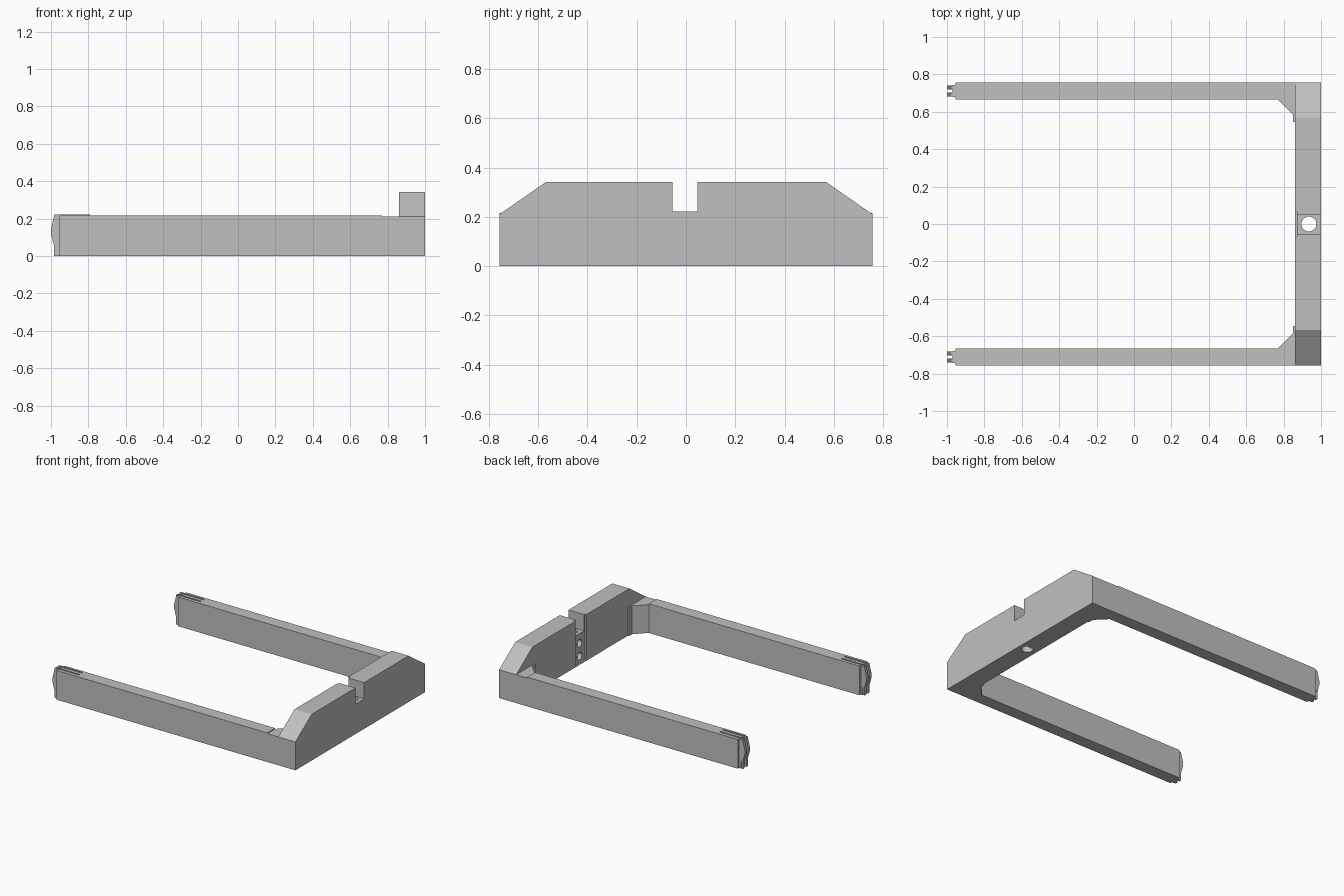
import bpy, bmesh, math

if "Cube" in bpy.data.objects:
    bpy.data.objects.remove(bpy.data.objects["Cube"])

grey = bpy.data.materials.new("plain grey")
grey.diffuse_color = (0.53, 0.53, 0.53, 1)
grey.use_nodes = True
grey.node_tree.nodes["Principled BSDF"].inputs["Base Color"].default_value = grey.diffuse_color


def prism(name, pts, place, lo, hi):
    """Extrude a 2D outline between lo and hi; place maps (a, b, depth) to xyz."""
    bm = bmesh.new()
    bottom = [bm.verts.new(place(a, b, lo)) for a, b in pts]
    top = [bm.verts.new(place(a, b, hi)) for a, b in pts]
    bm.faces.new(bottom)
    bm.faces.new(top)
    n = len(pts)
    for i in range(n):
        j = (i + 1) % n
        bm.faces.new((bottom[i], bottom[j], top[j], top[i]))
    bmesh.ops.recalc_face_normals(bm, faces=bm.faces)
    me = bpy.data.meshes.new(name)
    bm.to_mesh(me)
    bm.free()
    me.materials.append(grey)
    ob = bpy.data.objects.new(name, me)
    bpy.context.collection.objects.link(ob)
    return ob


def along_x(a, b, d):
    return (d, a, b)


def along_y(a, b, d):
    return (a, d, b)


def along_z(a, b, d):
    return (a, b, d)


def box(name, x0, x1, y0, y1, z0, z1):
    return prism(name, [(x0, y0), (x1, y0), (x1, y1), (x0, y1)], along_z, z0, z1)


def circle(cx, cy, r, n=24):
    return [(cx + r * math.cos(2 * math.pi * i / n),
             cy + r * math.sin(2 * math.pi * i / n)) for i in range(n)]


def cut(target, cutter):
    mod = target.modifiers.new(cutter.name, 'BOOLEAN')
    mod.operation = 'DIFFERENCE'
    mod.solver = 'EXACT'
    mod.object = cutter
    cutter.hide_render = True
    cutter.hide_viewport = True
    cutter.display_type = 'WIRE'


# Cross beam with sloped shoulders
beam = prism("cross_beam", [(-0.757, 0), (0.757, 0), (0.757, 0.21), (0.567, 0.342),
                            (-0.567, 0.342), (-0.757, 0.21)], along_x, 0.86, 1.0)

# Notch, inner recess, vertical bore and two side holes
cut(beam, box("notch_cutter", 0.84, 1.02, -0.055, 0.047, 0.222, 0.4))
cut(beam, box("recess_cutter", 0.84, 0.872, -0.065, 0.065, 0.005, 0.4))
cut(beam, prism("bore_cutter", circle(0.935, 0, 0.04), along_z, -0.05, 0.3))
for i, z in enumerate((0.055, 0.15)):
    cut(beam, prism("side_hole_cutter_%d" % i, circle(0, z, 0.028, 16),
                    along_x, 0.84, 0.93))

# Two legs, each with a gusset and a tip
for side, s in (("right", -1), ("left", 1)):
    def bx(name, x0, x1, y0, y1, z0, z1):
        return box(side + "_" + name, x0, x1, s * y0, s * y1, z0, z1)

    bx("leg", -0.955, 0.77, 0.665, 0.757, 0, 0.216)
    prism(side + "_gusset",
          [(0.77, s * 0.757), (0.86, s * 0.757), (0.86, s * 0.545),
           (0.85, s * 0.545), (0.85, s * 0.585), (0.77, s * 0.665)],
          along_z, 0, 0.21)

    # Raised strips on top of the leg end
    for k, y in enumerate((0.691, 0.728)):
        bx("top_strip_%d" % k, -0.98, -0.79, y - 0.004, y + 0.004, 0.2, 0.222)

    # Stepped tip with a faceted bumper on each cheek
    bx("tip_core", -0.97, -0.955, 0.68, 0.742, 0.0, 0.21)
    for k, y in enumerate((0.692, 0.73)):
        bx("tip_cheek_%d" % k, -0.985, -0.955, y - 0.009, y + 0.009, 0.0, 0.218)
        prism(side + "_tip_bumper_%d" % k,
              [(-0.97, 0.055), (-0.985, 0.06), (-1.0, 0.115), (-1.0, 0.145),
               (-0.985, 0.205), (-0.97, 0.21)],
              along_y, s * (y - 0.011), s * (y + 0.011))
